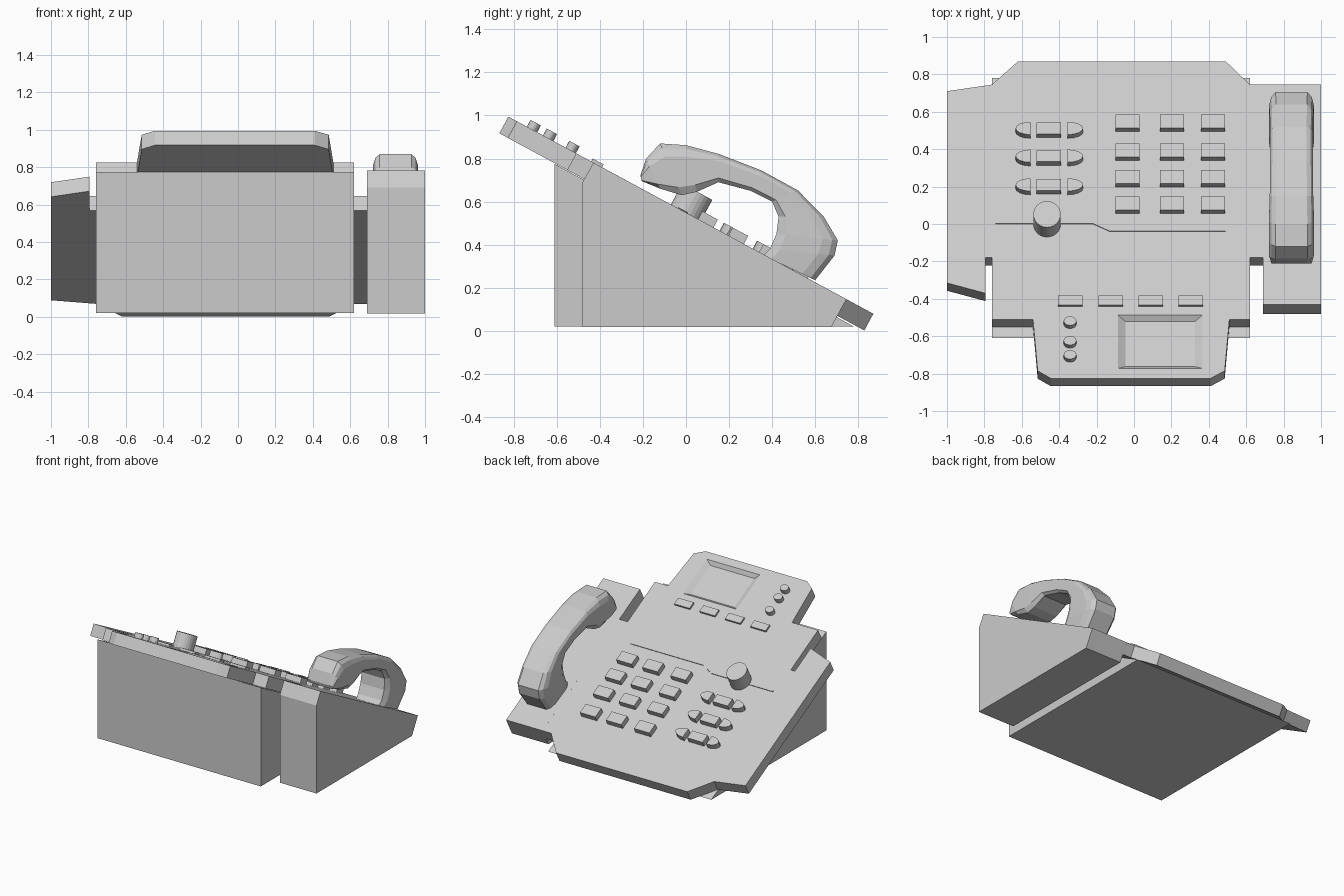
import bpy, bmesh, math
from mathutils import Vector

if "Cube" in bpy.data.objects:
    bpy.data.objects.remove(bpy.data.objects["Cube"])

SLOPE = 0.54
COS = 1 / math.hypot(1, SLOPE)
SIN = SLOPE * COS


def on_face(x, y, w):
    """Point on the sloped top face at (x, y), raised by w along its normal."""
    return Vector((x, y + SIN * w, 0.549 - SLOPE * y + COS * w))


def loft(name, rings):
    """Skin a stack of equal-length closed rings and cap both ends."""
    bm = bmesh.new()
    rows = [[bm.verts.new(p) for p in r] for r in rings]
    n = len(rows[0])
    for a, b in zip(rows, rows[1:]):
        for i in range(n):
            j = (i + 1) % n
            bm.faces.new((a[i], a[j], b[j], b[i]))
    bm.faces.new(rows[0][::-1])
    bm.faces.new(rows[-1])
    bmesh.ops.recalc_face_normals(bm, faces=bm.faces)
    me = bpy.data.meshes.new(name)
    bm.to_mesh(me)
    bm.free()
    ob = bpy.data.objects.new(name, me)
    bpy.context.collection.objects.link(ob)
    return ob


def plate(name, outline, w0, w1):
    return loft(name, [[on_face(x, y, w) for x, y in outline] for w in (w0, w1)])


def wedge(name, profile, x0, x1):
    return loft(name, [[(x, y, z) for y, z in profile] for x in (x0, x1)])


def rect(cx, cy, sx, sy):
    a, b = sx / 2, sy / 2
    return [(cx - a, cy - b), (cx + a, cy - b), (cx + a, cy + b), (cx - a, cy + b)]


def arc(cx, cy, rx, ry, start, end, n):
    return [(cx + rx * math.cos(start + (end - start) * i / n),
             cy + ry * math.sin(start + (end - start) * i / n)) for i in range(n + 1)]


# Sloped top panel
panel = plate("top_panel", [
    (-0.62, 0.87), (0.49, 0.87), (0.62, 0.745), (0.69, 0.745), (0.69, -0.18),
    (0.62, -0.18), (0.62, -0.51), (0.51, -0.51), (0.485, -0.785), (0.41, -0.825),
    (-0.445, -0.825), (-0.515, -0.785), (-0.54, -0.51), (-0.76, -0.51),
    (-0.76, -0.18), (-0.795, -0.18), (-0.795, -0.37), (-1, -0.315),
    (-1, 0.71), (-0.76, 0.745)], -0.088, 0)

# Recessed display window
cutter = loft("display_cutter", [
    [on_face(x, y, w) for x, y in rect(0.14, -0.63, sx, sy)]
    for sx, sy, w in ((0.37, 0.24, -0.025), (0.45, 0.285, 0), (0.45, 0.285, 0.03))])
cutter.hide_render = True
cutter.hide_viewport = True
cutter.display_type = 'WIRE'
mod = panel.modifiers.new("display_recess", 'BOOLEAN')
mod.operation = 'DIFFERENCE'
mod.solver = 'EXACT'
mod.object = cutter

# Base and handset cradle
wedge("base", [(-0.61, 0.02), (-0.61, 0.775), (0.78, 0.02)], -0.76, 0.62)
wedge("handset_cradle", [(-0.48, 0.018), (-0.48, 0.69), (-0.43, 0.781),
                         (0.745, 0.147), (0.675, 0.018)], 0.69, 1.0)

# Number keys
for r, y in enumerate((0.53, 0.375, 0.233, 0.092)):
    for c, x in enumerate((-0.035, 0.203, 0.422)):
        plate(f"number_key_{r}_{c}", rect(x, y, 0.13, 0.072), -0.01, 0.042)

# Function keys: rectangle between two half-round keys
for r, y in enumerate((0.492, 0.344, 0.19)):
    plate(f"function_key_{r}", rect(-0.455, y, 0.13, 0.06), -0.01, 0.042)
    plate(f"left_round_key_{r}", arc(-0.553, y, 0.08, 0.034, math.pi / 2, 1.5 * math.pi, 8), -0.01, 0.042)
    plate(f"right_round_key_{r}", arc(-0.355, y, 0.083, 0.034, -math.pi / 2, math.pi / 2, 8), -0.01, 0.042)

# Flat menu keys under the display
for i, x in enumerate((-0.34, -0.125, 0.09, 0.303)):
    plate(f"menu_key_{i}", rect(x, -0.415, 0.13, 0.05), -0.01, 0.015)

# Small round side buttons
for i, y in enumerate((-0.535, -0.64, -0.715)):
    plate(f"side_button_{i}", arc(-0.342, y, 0.034, 0.024, 0, math.tau, 16)[:-1], -0.01, 0.036)

# Volume knob
plate("volume_knob", arc(-0.465, 0.0, 0.073, 0.07, 0, math.tau, 24)[:-1], -0.01, 0.11)

# Dividing ridge across the panel
ridge = [(0.49, -0.04), (-0.13, -0.04), (-0.22, 0.0), (-0.74, 0.0)]
plate("divider_ridge", ridge + [(x, y + 0.008) for x, y in reversed(ridge)], -0.005, 0.005)

# Handset: rounded sections between outer and inner side-profile points
stations = [((-0.212, 0.72), (-0.205, 0.695), 0.9), ((-0.185, 0.80), (-0.12, 0.66), 1),
            ((-0.12, 0.87), (-0.02, 0.63), 1), ((0.0, 0.862), (0.05, 0.645), 1),
            ((0.15, 0.822), (0.15, 0.69), 0.97), ((0.35, 0.745), (0.30, 0.65), 0.95),
            ((0.52, 0.652), (0.40, 0.60), 0.95), ((0.64, 0.53), (0.43, 0.53), 0.97),
            ((0.705, 0.42), (0.42, 0.45), 1), ((0.69, 0.35), (0.39, 0.38), 1),
            ((0.60, 0.235), (0.36, 0.35), 0.95)]
half = [(0.085, 0), (0.108, 0.09), (0.12, 0.25), (0.12, 0.85), (0.1, 1)]
section = half + [(-x, t) for x, t in reversed(half)]
rings = []
for outer, inner, s in stations:
    o, i = Vector(outer), Vector(inner)
    rings.append([(0.842 + x * s, *o.lerp(i, t)) for x, t in section])
loft("handset", rings)
